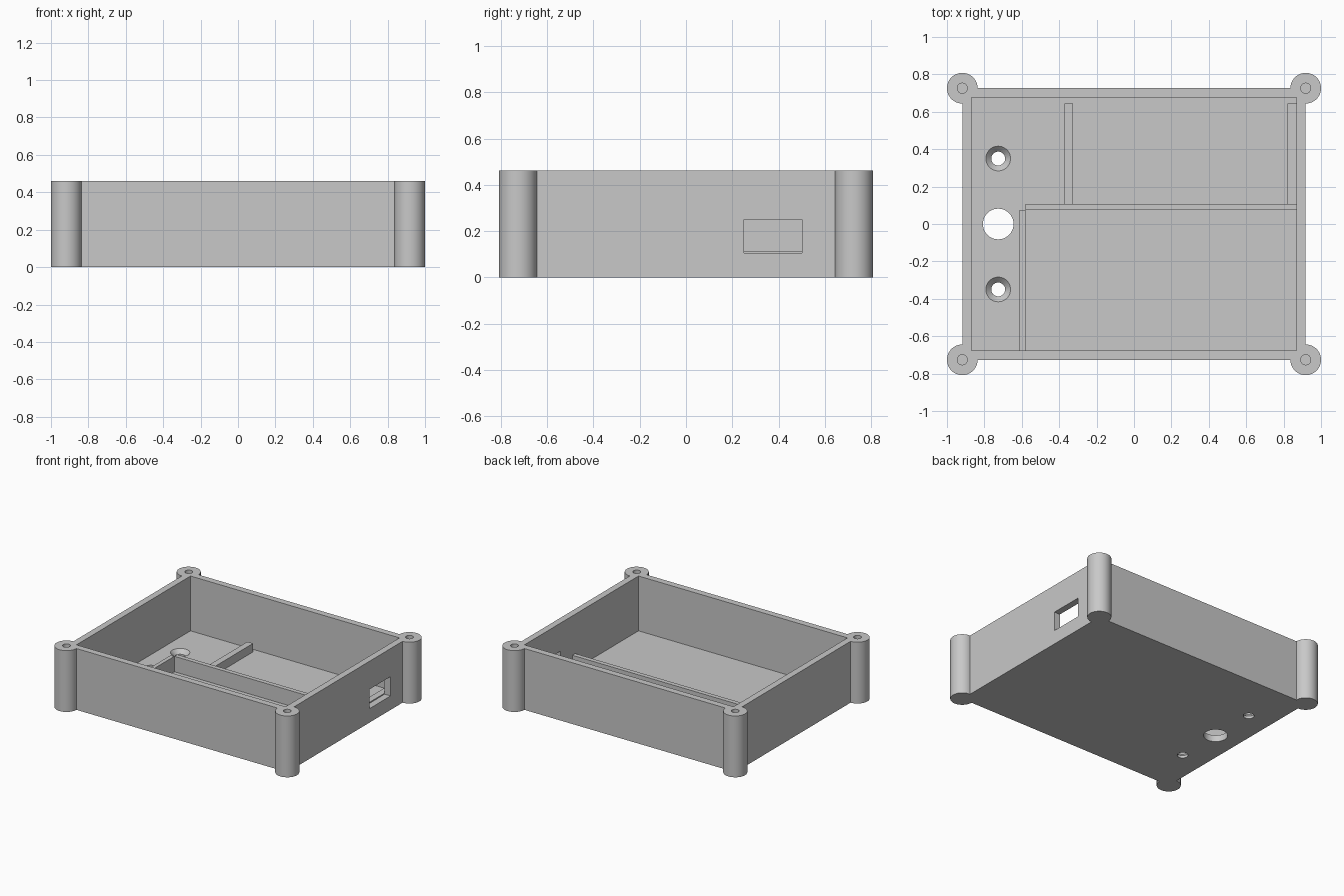
import bpy, bmesh, math

if "Cube" in bpy.data.objects:
    bpy.data.objects.remove(bpy.data.objects["Cube"], do_unlink=True)

# Main dimensions
HX, HY, H = 0.918, 0.726, 0.461      # outer half sizes and height
WALL = 0.049                         # wall and floor thickness
IX, IY = HX - WALL, HY - WALL        # inner half sizes
POST = 0.082                         # corner post radius

grey = bpy.data.materials.new("plain_grey")
grey.use_nodes = True
colour = (0.58, 0.58, 0.58, 1)
grey.diffuse_color = colour
grey.node_tree.nodes["Principled BSDF"].inputs["Base Color"].default_value = colour


def add_object(name, bm):
    bmesh.ops.recalc_face_normals(bm, faces=bm.faces)
    mesh = bpy.data.meshes.new(name)
    bm.to_mesh(mesh)
    bm.free()
    mesh.materials.append(grey)
    obj = bpy.data.objects.new(name, mesh)
    bpy.context.collection.objects.link(obj)
    return obj


def box(name, x0, x1, y0, y1, z0, z1):
    bm = bmesh.new()
    bmesh.ops.create_cube(bm, size=1)
    for v in bm.verts:
        v.co.x = x1 if v.co.x > 0 else x0
        v.co.y = y1 if v.co.y > 0 else y0
        v.co.z = z1 if v.co.z > 0 else z0
    return add_object(name, bm)


def cone(name, x, y, z0, z1, r0, r1):
    bm = bmesh.new()
    bmesh.ops.create_cone(bm, cap_ends=True, segments=48,
                          radius1=r0, radius2=r1, depth=z1 - z0)
    bmesh.ops.translate(bm, verts=bm.verts, vec=(x, y, (z0 + z1) / 2))
    return add_object(name, bm)


# Case outline: a rectangle with a three-quarter round post at each corner
bm = bmesh.new()
outline = []
STEPS = 36
for turn, (sx, sy) in enumerate([(1, 1), (-1, 1), (-1, -1), (1, -1)]):
    for i in range(STEPS + 1):
        a = math.radians(-90 + 90 * turn + 270 * i / STEPS)
        outline.append(bm.verts.new((sx * HX + POST * math.cos(a),
                                     sy * HY + POST * math.sin(a), 0)))
base = bm.faces.new(outline)
top = bmesh.ops.extrude_face_region(bm, geom=[base])["geom"]
bmesh.ops.translate(bm, vec=(0, 0, H),
                    verts=[g for g in top if isinstance(g, bmesh.types.BMVert)])
case = add_object("case_shell", bm)

# Cutters: cavity, side port, post screw holes, floor holes
cutters = [box("cavity_cutter", -IX, IX, -IY, IY, WALL, H + 0.1),
           box("port_cutter", IX - 0.02, HX + 0.05, 0.25, 0.501, 0.105, 0.25)]
for sx in (-1, 1):
    for sy in (-1, 1):
        cutters.append(cone("screw_cutter", sx * HX, sy * HY, 0.13, H + 0.1, 0.027, 0.027))
HOLE_X = -0.726
cutters.append(cone("cable_cutter", HOLE_X, 0, -0.1, 0.2, POST, POST))
for sy in (-1, 1):
    y = sy * 0.35
    cutters.append(cone("mount_cutter", HOLE_X, y, -0.1, 0.2, 0.037, 0.037))
    # countersink continues at the same slope above the floor
    cutters.append(cone("sink_cutter", HOLE_X, y, 0.015, 0.083, 0.033, 0.099))

bpy.context.view_layer.objects.active = case
for cutter in cutters:
    cutter.hide_render = True
    mod = case.modifiers.new("cut", 'BOOLEAN')
    mod.operation = 'DIFFERENCE'
    mod.solver = 'EXACT'
    mod.object = cutter
    bpy.ops.object.modifier_apply(modifier=mod.name)
    bpy.data.objects.remove(cutter, do_unlink=True)

bpy.ops.object.select_all(action='DESELECT')
case.select_set(True)
bpy.ops.object.shade_smooth_by_angle(angle=math.radians(30))

# Low divider walls on the floor
DIV_Y0, DIV_Y1, DIV_TOP = 0.074, 0.108, 0.165
box("long_divider", -0.581, IX, DIV_Y0, DIV_Y1, WALL, DIV_TOP)
box("short_divider", -0.611, -0.581, -IY, DIV_Y0, WALL, DIV_TOP)

# Support rails for a board
RAIL_END, RAIL_TOP = 0.643, 0.113
box("inner_rail", -0.372, -0.325, DIV_Y1, RAIL_END, WALL, RAIL_TOP)
box("port_rail", 0.82, IX, DIV_Y1, RAIL_END, WALL, RAIL_TOP)
